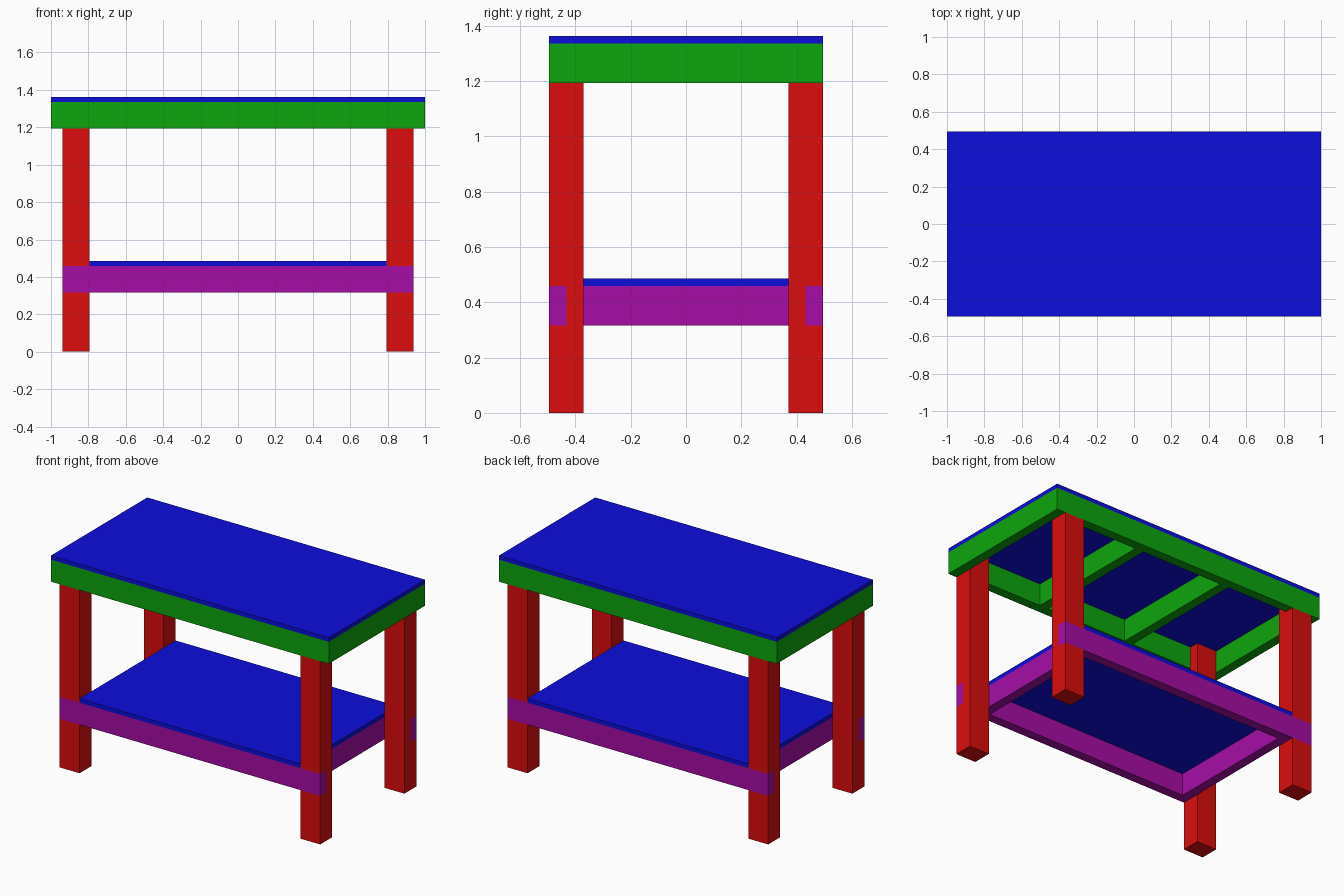
import bpy, bmesh

if "Cube" in bpy.data.objects:
    bpy.data.objects.remove(bpy.data.objects["Cube"])

T, W = 0.0615, 0.1435            # board thickness and board width
HX, HY = 1.0, 0.4945             # half length and half depth
TOP, PLY = 1.336, 0.027          # top of the frame, panel thickness
RAIL_Z = 0.316                   # underside of the lower frame
LEG_OUT = HX - T
LEG_IN = LEG_OUT - W


def material(name, rgb):
    m = bpy.data.materials.new(name)
    m.diffuse_color = (*rgb, 1)
    m.use_nodes = True
    m.node_tree.nodes["Principled BSDF"].inputs["Base Color"].default_value = m.diffuse_color
    return m


RED = material("red", (0.72, 0.004, 0.004))
GREEN = material("green", (0.004, 0.38, 0.004))
BLUE = material("blue", (0.004, 0.004, 0.72))
PURPLE = material("purple", (0.38, 0.004, 0.38))


def prism(name, profile, x0, x1, mat):
    """Extrude a closed (y, z) profile from x0 to x1."""
    bm = bmesh.new()
    face = bm.faces.new([bm.verts.new((x0, y, z)) for y, z in profile])
    ext = bmesh.ops.extrude_face_region(bm, geom=[face])
    verts = [v for v in ext["geom"] if isinstance(v, bmesh.types.BMVert)]
    bmesh.ops.translate(bm, verts=verts, vec=(x1 - x0, 0, 0))
    bmesh.ops.recalc_face_normals(bm, faces=bm.faces)
    me = bpy.data.meshes.new(name)
    bm.to_mesh(me)
    bm.free()
    me.materials.append(mat)
    ob = bpy.data.objects.new(name, me)
    bpy.context.collection.objects.link(ob)
    return ob


def board(name, x0, x1, y0, y1, z0, z1, mat):
    return prism(name, [(y0, z0), (y1, z0), (y1, z1), (y0, z1)], x0, x1, mat)


# Panels
board("tabletop", -HX, HX, -HY, HY, TOP, TOP + PLY, BLUE)
board("lower_shelf", -LEG_IN, LEG_IN, -HY, HY, RAIL_Z + W, RAIL_Z + W + PLY, BLUE)

# Long rails, front and back
for side, s in (("front", -1), ("back", 1)):
    y0, y1 = sorted((s * HY, s * (HY - T)))
    board(side + "_top_rail", -HX, HX, y0, y1, TOP - W, TOP, GREEN)
    board(side + "_shelf_rail", -LEG_OUT, LEG_OUT, y0, y1, RAIL_Z, RAIL_Z + W, PURPLE)

# Cross boards between the long rails
IY = HY - T
step = (2 * HX - T) / 3
for i in range(4):
    x = -HX + i * step
    board(f"top_cross_board_{i + 1}", x, x + T, -IY, IY, TOP - W, TOP, GREEN)
for side, x in (("left", -LEG_IN), ("right", LEG_IN - T)):
    board(side + "_shelf_cross_board", x, x + T, -IY, IY, RAIL_Z, RAIL_Z + W, PURPLE)

# Legs, notched on the outside for both long rails
a, b, c = HY - 2 * T, HY - T, HY
leg = [(a, 0), (c, 0), (c, RAIL_Z), (b, RAIL_Z), (b, RAIL_Z + W), (c, RAIL_Z + W),
       (c, TOP - W), (b, TOP - W), (b, TOP), (a, TOP)]
for depth, sy in (("front", -1), ("back", 1)):
    for side, sx in (("left", -1), ("right", 1)):
        x0, x1 = sorted((sx * LEG_IN, sx * LEG_OUT))
        prism(f"{depth}_{side}_leg", [(sy * y, z) for y, z in leg], x0, x1, RED)
